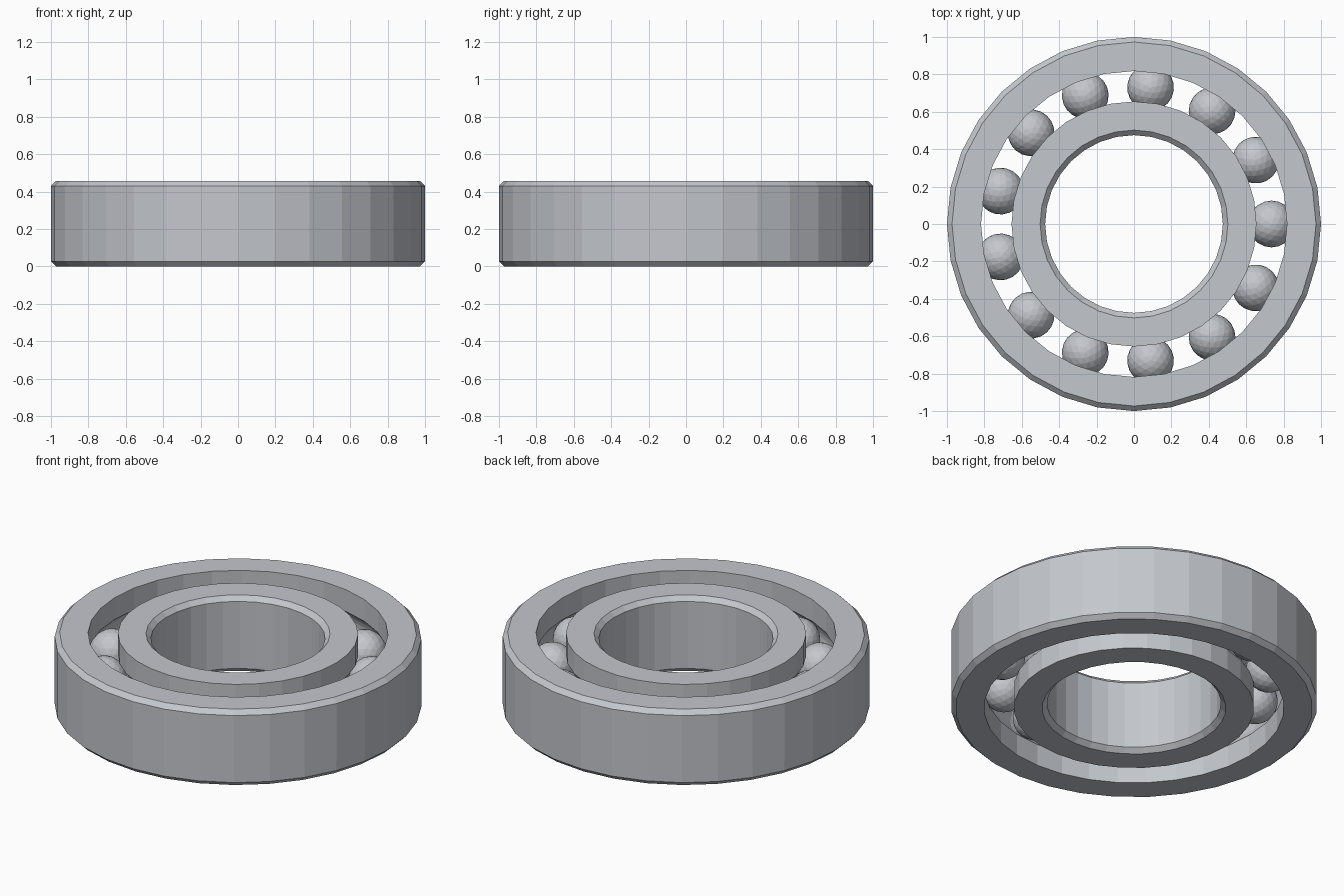
import bpy, bmesh, math
from mathutils import Matrix, Vector

cube = bpy.data.objects.get("Cube")
if cube:
    bpy.data.objects.remove(cube, do_unlink=True)

HEIGHT, CHAMFER, SIDES = 0.457, 0.027, 32
BALLS, BALL_R, PITCH_R, GROOVE_R = 13, 0.125, 0.735, 0.128
MID = HEIGHT / 2

steel = bpy.data.materials.new("grey steel")
steel.use_nodes = True
colour = (0.55, 0.57, 0.61, 1)
steel.diffuse_color = colour
steel.node_tree.nodes["Principled BSDF"].inputs["Base Color"].default_value = colour


def add_object(name, bm):
    bmesh.ops.recalc_face_normals(bm, faces=bm.faces)
    mesh = bpy.data.meshes.new(name)
    bm.to_mesh(mesh)
    bm.free()
    mesh.materials.append(steel)
    obj = bpy.data.objects.new(name, mesh)
    bpy.context.collection.objects.link(obj)
    return obj


def ring(name, plain_r, race_r):
    """Lathe a ring: chamfered wall at plain_r, ball groove in the wall at race_r."""
    side = 1 if race_r > PITCH_R else -1
    edge = plain_r - side * CHAMFER
    profile = [(race_r, 0), (edge, 0), (plain_r, CHAMFER),
               (plain_r, HEIGHT - CHAMFER), (edge, HEIGHT), (race_r, HEIGHT)]
    # Arc of the raceway, from top to bottom
    half = math.acos(abs(race_r - PITCH_R) / GROOVE_R)
    for i in range(9):
        a = half * (1 - i / 4)
        profile.append((PITCH_R + side * GROOVE_R * math.cos(a),
                        MID + GROOVE_R * math.sin(a)))
    bm = bmesh.new()
    loops = []
    for s in range(SIDES):
        turn = Matrix.Rotation(math.tau * s / SIDES, 3, "Z")
        loops.append([bm.verts.new(turn @ Vector((r, 0, z))) for r, z in profile])
    count = len(profile)
    for s in range(SIDES):
        a, b = loops[s], loops[(s + 1) % SIDES]
        for i in range(count):
            j = (i + 1) % count
            bm.faces.new((a[i], b[i], b[j], a[j]))
    return add_object(name, bm)


ring("outer_ring", 1.0, 0.818)
ring("inner_ring", 0.475, 0.655)

# Faceted balls around the raceway
for i in range(BALLS):
    turn = Matrix.Rotation(math.tau * i / BALLS, 4, "Z")
    bm = bmesh.new()
    bmesh.ops.create_icosphere(bm, subdivisions=3, radius=BALL_R,
                               matrix=turn @ Matrix.Translation((PITCH_R, 0, MID)))
    add_object(f"ball_{i + 1}", bm)
